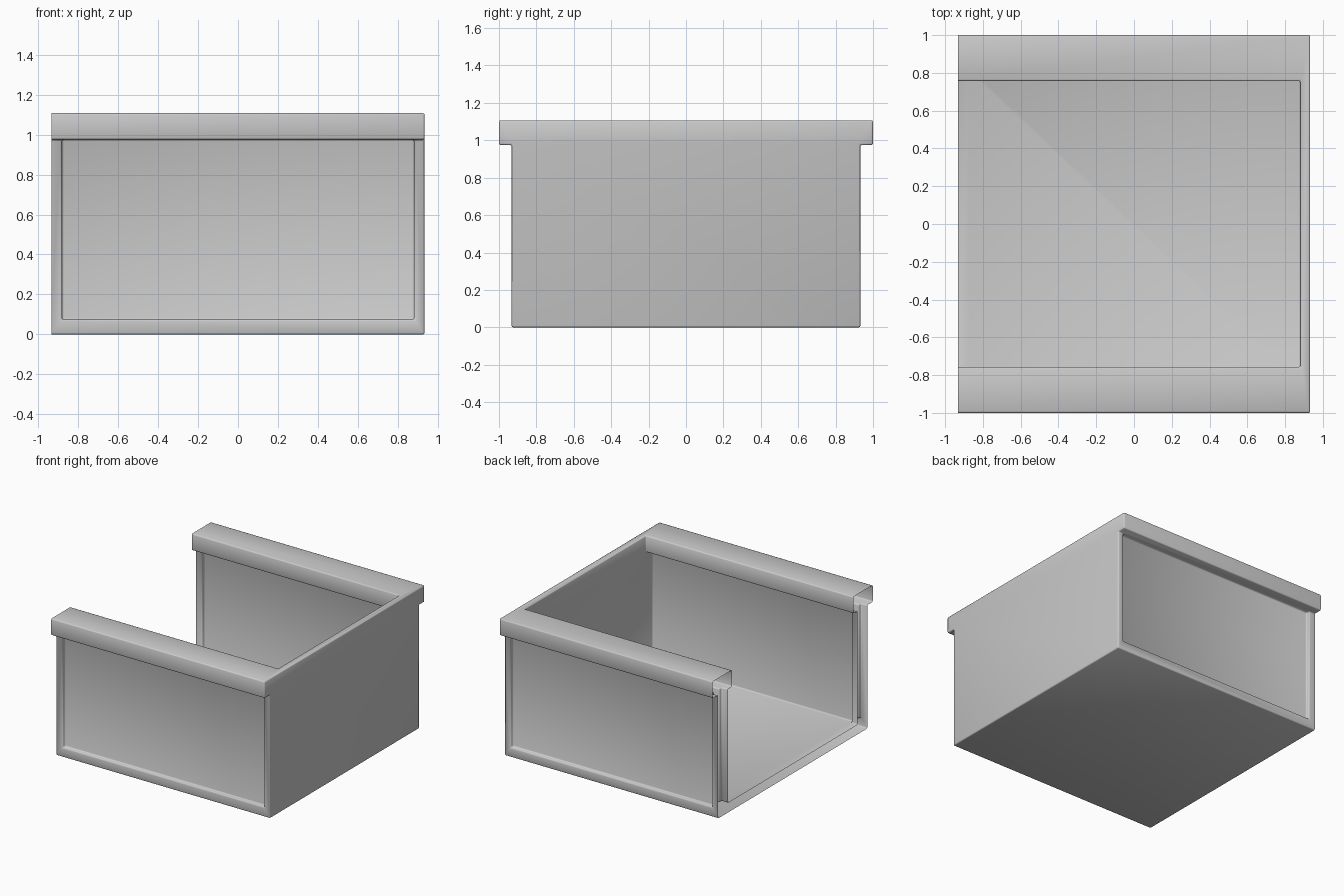
import bpy, bmesh
from mathutils import Vector

if "Cube" in bpy.data.objects:
    bpy.data.objects.remove(bpy.data.objects["Cube"])

END = 0.933       # half length in x
RIM_Z, TOP = 0.975, 1.107
FLOOR = 0.075


def prism(name, profile, x0, x1):
    """Extrude a closed (y, z) profile along x."""
    bm = bmesh.new()
    face = bm.faces.new([bm.verts.new((x0, y, z)) for y, z in profile])
    ext = bmesh.ops.extrude_face_region(bm, geom=[face])
    verts = [v for v in ext["geom"] if isinstance(v, bmesh.types.BMVert)]
    bmesh.ops.translate(bm, verts=verts, vec=(x1 - x0, 0, 0))
    bmesh.ops.recalc_face_normals(bm, faces=bm.faces)
    me = bpy.data.meshes.new(name)
    bm.to_mesh(me)
    bm.free()
    ob = bpy.data.objects.new(name, me)
    bpy.context.collection.objects.link(ob)
    return ob


def tee(low, high, z0, z1):
    """Symmetric profile, half width low below the rim and high above it."""
    half = [(low, z0), (low, RIM_Z), (high, RIM_Z), (high, z1)]
    return half + [(-y, z) for y, z in reversed(half)]


def rect(y0, y1, z0, z1):
    return [(y0, z0), (y1, z0), (y1, z1), (y0, z1)]


# Outer body with overhanging rims, left end over-long so it can be sliced open
shell = prism("open_ended_box", tee(0.932, 1.0, 0, TOP), -1.1, END)

# Inner cavity under the lips, narrower by the end posts at the open end
cutters = [
    prism("end_cavity_cutter", tee(0.81, 0.757, FLOOR, 1.4), -1.3, 0.5),
    prism("main_cavity_cutter", tee(0.84, 0.757, FLOOR, 1.4), -0.88, 0.88),
]
# Recessed panels on both long sides
for s, side in ((1, "back"), (-1, "front")):
    cutters.append(prism(side + "_panel_cutter",
                         rect(s * 0.902, s * 0.96, FLOOR, RIM_Z), -0.88, 0.88))

for c in cutters:
    m = shell.modifiers.new(c.name, 'BOOLEAN')
    m.operation, m.solver, m.object = 'DIFFERENCE', 'EXACT', c

# Bake the cuts and clean coplanar splits
bpy.context.view_layer.update()
dg = bpy.context.evaluated_depsgraph_get()
me = bpy.data.meshes.new_from_object(shell.evaluated_get(dg))
shell.modifiers.clear()
shell.data = me
for c in cutters:
    bpy.data.objects.remove(c)

bm = bmesh.new()
bm.from_mesh(me)
bmesh.ops.remove_doubles(bm, verts=bm.verts, dist=1e-4)
bmesh.ops.dissolve_limit(bm, angle_limit=0.01, verts=bm.verts, edges=bm.edges)

# Softly rounded edges
edges = [e for e in bm.edges if len(e.link_faces) == 2 and e.calc_face_angle(0) > 0.5]
bmesh.ops.bevel(bm, geom=edges, offset=0.009, segments=2, profile=0.5,
                affect='EDGES', clamp_overlap=True)

# Slice the left end, leaving the hollow shell open
bmesh.ops.bisect_plane(bm, geom=bm.verts[:] + bm.edges[:] + bm.faces[:],
                       plane_co=Vector((-END, 0, 0)), plane_no=Vector((1, 0, 0)),
                       clear_inner=True)
bm.to_mesh(me)
bm.free()

bpy.context.view_layer.objects.active = shell
shell.select_set(True)
bpy.ops.object.shade_smooth_by_angle(angle=0.9)
